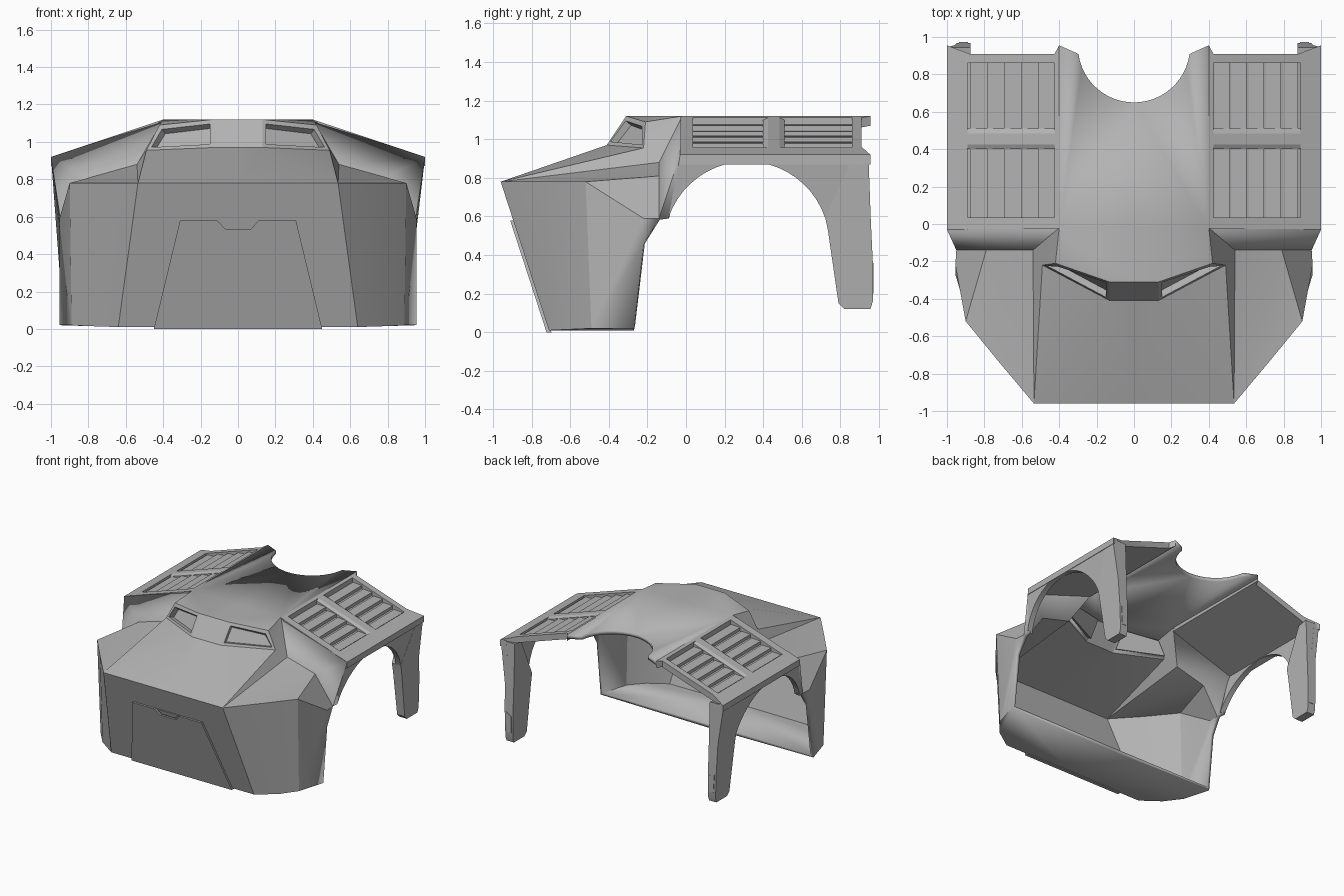
import bpy, bmesh, math
from mathutils import Vector, Matrix

cube = bpy.data.objects.get("Cube")
if cube:
    bpy.data.objects.remove(cube, do_unlink=True)

grey = bpy.data.materials.new("armour_grey")
grey.use_nodes = True
GREY = (0.45, 0.45, 0.45, 1)
grey.diffuse_color = GREY
grey.node_tree.nodes["Principled BSDF"].inputs["Base Color"].default_value = GREY


def finish(name, bm, thickness=0, mirror=True):
    """Turn a bmesh of the left half into a mirrored object."""
    me = bpy.data.meshes.new(name)
    bm.to_mesh(me)
    bm.free()
    me.materials.append(grey)
    ob = bpy.data.objects.new(name, me)
    bpy.context.collection.objects.link(ob)
    if mirror:
        mod = ob.modifiers.new("Mirror", 'MIRROR')
        mod.use_clip = True
    if thickness:
        mod = ob.modifiers.new("Solidify", 'SOLIDIFY')
        mod.thickness = thickness
        mod.offset = -1
    bpy.ops.object.select_all(action='DESELECT')
    ob.select_set(True)
    bpy.context.view_layer.objects.active = ob
    bpy.ops.object.shade_smooth_by_angle(angle=math.radians(22))
    return ob


def prism(bm, outer, inner):
    """Closed solid between two matching outlines."""
    a = [bm.verts.new(p) for p in outer]
    b = [bm.verts.new(p) for p in inner]
    bm.faces.new(a)
    bm.faces.new(b[::-1])
    for i in range(len(a)):
        j = (i + 1) % len(a)
        bm.faces.new((a[i], b[i], b[j], a[j]))
    bmesh.ops.recalc_face_normals(bm, faces=bm.faces)


# Hull shell: nose, hood, visor, fenders and roof
P = dict(
    n0=(0, -.96, .78), n=(.535, -.96, .78), p=(.72, -.74, .78), a=(.9, -.52, .78),
    b=(.79, -.14, .81), c=(.955, -.22, .59), d=(.95, -.14, .59), r=(.54, -.14, .88),
    v0=(0, -.41, .97), v1=(.13, -.41, .97), v2=(.49, -.22, .955),
    t0=(0, -.31, 1.12), t1=(.13, -.31, 1.12), t2=(.42, -.21, 1.09),
    k0=(0, -.02, 1.12), k=(.4, -.02, 1.12), j=(1, -.03, .92), h=(.955, -.09, .59),
    f0=(0, -.71, .01), f=(.64, -.71, .01), m=(.79, -.61, .015), s1=(.89, -.49, .02),
    s2=(.955, -.27, .02), g=(.955, -.22, .46), z0=(0, -.27, .01),
    q1=(.4, .955, 1.12), q2=(.31, .915, 1.12))
bm = bmesh.new()
V = {key: bm.verts.new(co) for key, co in P.items()}
for names in ("f0 f n n0", "n0 n v1 v0", "n v2 v1", "v0 v1 t1 t0", "t0 t1 k k0",
              "t1 t2 k", "v2 k t2", "n r v2", "r k v2", "n p a b", "n b r", "a c d b",
              "f m p n", "m s1 a p", "s1 c a", "s1 s2 g c", "c g d",
              "z0 s2 s1 m f f0", "r b j k", "b d j", "d h j"):
    bm.faces.new([V[s] for s in names.split()])
slot = bm.faces.new([V[s] for s in ("v1", "v2", "t2", "t1")])
arc = [bm.verts.new((.3 * math.sin(t), .95 - .3 * math.cos(t), 1.12))
       for t in (math.radians(82) * i / 12 for i in range(13))]
roof = bm.faces.new([V["k0"], V["k"], V["q1"], V["q2"]] + arc[::-1])
bmesh.ops.recalc_face_normals(bm, faces=bm.faces)
roof.normal_update()
if roof.normal.z < 0:
    bmesh.ops.reverse_faces(bm, faces=bm.faces)
# Recessed visor slot
bmesh.ops.inset_individual(bm, faces=[slot], thickness=.032)
bmesh.ops.inset_individual(bm, faces=[slot], thickness=.012, depth=-.035)
finish("hull_shell", bm, .03)


# Raised front hatch with a handle notch
def on_front(x, z, lift):
    return (x, -.96 + (.78 - z) * .325 - lift, z)


outline = [(-.45, 0), (.45, 0), (.31, .58), (.11, .58), (.07, .535),
           (-.07, .535), (-.11, .58), (-.31, .58)]
bm = bmesh.new()
prism(bm, [on_front(x, z, .016) for x, z in outline],
      [on_front(x, z, -.01) for x, z in outline])
finish("front_hatch", bm, mirror=False)
handle = [(-.1, .58), (-.06, .543), (.06, .543), (.1, .58)]
bm = bmesh.new()
prism(bm, [on_front(x, z, .008) for x, z in handle],
      [on_front(x, z, -.01) for x, z in handle])
finish("hatch_handle", bm, mirror=False)


# Side panel with wheel arch
def outer_x(z):
    return .955 + (z - .59) * (.136 if z > .59 else .03)


bm = bmesh.new()
side = [(-.03, .92), (.945, .92), (.957, .59)]
for i in range(21):
    t = math.radians(18.4 + 143.2 * i / 20)
    side.append((.315 + .428 * math.cos(t), .457 + .428 * math.sin(t)))
prism(bm, [(outer_x(z), y, z) for y, z in side],
      [(outer_x(z) - .045, y, z) for y, z in side])
finish("arch_panel", bm)

# Rear leg
leg = [(.945, .915), (.86, .9), (.722, .592), (.735, .53), (.79, .15), (.82, .12),
       (.955, .12), (.968, .16), (.968, .36), (.957, .59)]
bm = bmesh.new()
prism(bm, [(outer_x(z) + .001, y, z) for y, z in leg], [(.875, y, z) for y, z in leg])
finish("rear_leg", bm)
plate = [(.888, .2), (.925, .2), (.935, .36), (.888, .33)]
bm = bmesh.new()
prism(bm, [(x, .972, z) for x, z in plate], [(x, .964, z) for x, z in plate])
finish("leg_plate", bm)

# Sloping louvre deck
SLOPE = -.2 / .6


def deck_z(x):
    return 1.12 + (x - .4) * SLOPE


def deck_plate(bm, corners, top, bottom):
    prism(bm, [(x, y, deck_z(x) + top) for x, y in corners],
          [(x, y, deck_z(x) + bottom) for x, y in corners])


def rect(x0, x1, y0, y1):
    return [(x0, y0), (x1, y0), (x1, y1), (x0, y1)]


bm = bmesh.new()
deck_plate(bm, rect(.4, .425, -.025, .91), 0, -.05)
deck_plate(bm, rect(.89, 1, -.03, .91), 0, -.05)
deck_plate(bm, rect(.425, .89, -.028, .035), 0, -.05)
deck_plate(bm, [(.4, .86), (1, .86), (1, .955), (.88, .91), (.425, .91), (.4, .955)], 0, -.05)
finish("louvre_frame", bm)

# Rounded crossbar between the louvre bays
bm = bmesh.new()
bar = [(.4, -.05), (.4, -.012), (.425, 0), (.485, 0), (.51, -.012), (.51, -.05)]
prism(bm, [(.41, y, deck_z(.41) + z) for y, z in bar],
      [(.9, y, deck_z(.9) + z) for y, z in bar])
finish("louvre_crossbar", bm)

# Backing plate and tilted slats
bm = bmesh.new()
deck_plate(bm, rect(.41, .9, .02, .88), -.042, -.05)
finish("louvre_backing", bm)
bm = bmesh.new()
for y0, y1 in ((.035, .4), (.51, .86)):
    for i in range(5):
        x0 = .43 + i * .092
        x1 = x0 + .08
        za, zb = deck_z(x0) - .034, deck_z(x1) - .012
        prism(bm, [(x0, y0, za), (x1, y0, zb), (x1, y0, zb - .025), (x0, y0, za - .008)],
              [(x0, y1, za), (x1, y1, zb), (x1, y1, zb - .025), (x0, y1, za - .008)])
finish("louvre_slats", bm)
